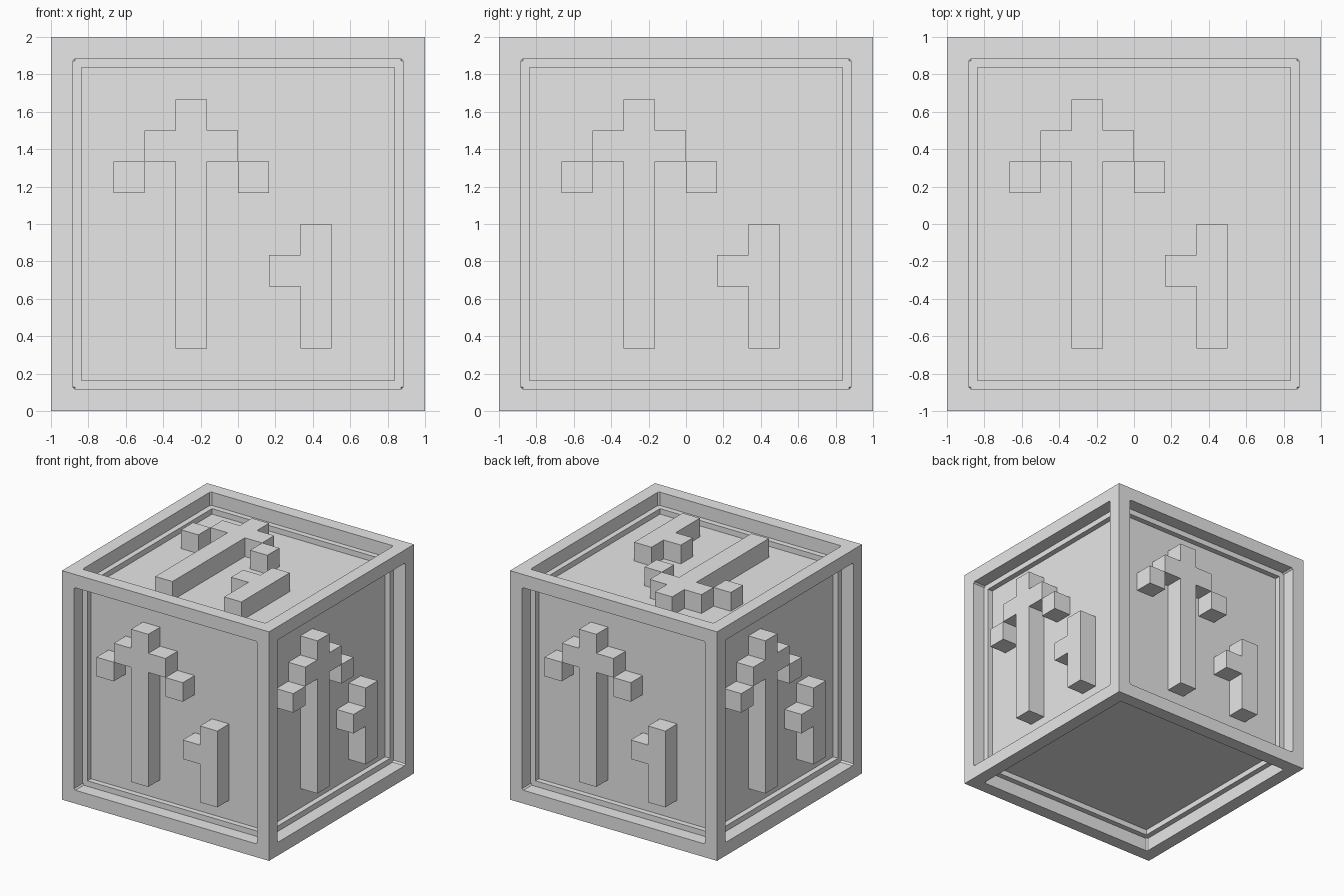
import bpy, bmesh
from math import pi
from mathutils import Matrix

if "Cube" in bpy.data.objects:
    bpy.data.objects.remove(bpy.data.objects["Cube"], do_unlink=True)

stone = bpy.data.materials.new("light_grey")
stone.use_nodes = True
GREY = (0.8, 0.8, 0.8, 1)
stone.diffuse_color = GREY
stone.node_tree.nodes["Principled BSDF"].inputs["Base Color"].default_value = GREY

S = 1 / 6           # one grid step of the carved pattern
FLOOR = 0.836       # distance of the sunken panels from the centre
LIFT = Matrix.Translation((0, 0, 1))


def add_object(name, bm):
    bmesh.ops.recalc_face_normals(bm, faces=bm.faces)
    mesh = bpy.data.meshes.new(name)
    bm.to_mesh(mesh)
    bm.free()
    mesh.materials.append(stone)
    obj = bpy.data.objects.new(name, mesh)
    bpy.context.collection.objects.link(obj)


def raised_shape(name, outline, turn):
    """Extrude an outline in grid steps from the panel out to the frame level."""
    bm = bmesh.new()
    face = bm.faces.new([bm.verts.new((u * S, v * S, FLOOR - 0.01)) for u, v in outline])
    new = bmesh.ops.extrude_face_region(bm, geom=[face])["geom"]
    for vert in new:
        if isinstance(vert, bmesh.types.BMVert):
            vert.co.z = 1
    bmesh.ops.delete(bm, geom=[f for f in bm.faces if f == face], context="FACES_ONLY")
    bm.transform(LIFT @ turn)
    add_object(name, bm)


def square(u, v):
    return [(u, v), (u + 1, v), (u + 1, v + 1), (u, v + 1)]


# Framed block: six sunken panels with slightly clipped corners
bm = bmesh.new()
bmesh.ops.create_cube(bm, size=2)
panels = list(bm.faces)
bmesh.ops.inset_individual(bm, faces=panels, thickness=0.164)
corners = {v for f in panels for v in f.verts}
bmesh.ops.bevel(bm, geom=list(corners), offset=0.012, segments=1, affect="VERTICES")
bm.normal_update()
for panel in [f for f in bm.faces if f.calc_center_median().length > 0.99
              and f.calc_center_median().length < 1.001]:
    normal = panel.normal.copy()
    moved = bmesh.ops.extrude_face_region(bm, geom=[panel])["geom"]
    bmesh.ops.translate(bm, vec=normal * (FLOOR - 1),
                        verts=[e for e in moved if isinstance(e, bmesh.types.BMVert)])
    if panel.is_valid:
        bmesh.ops.delete(bm, geom=[panel], context="FACES_ONLY")
bm.transform(LIFT)
add_object("framed_block", bm)

# Raised pattern on the top and the four sides
upright = Matrix.Rotation(pi / 2, 4, "X")
sides = {"top": Matrix.Identity(4)}
for i, side in enumerate(("front", "left", "back", "right")):
    sides[side] = Matrix.Rotation(i * pi / 2, 4, "Z") @ upright

cross = [(-2, -4), (-1, -4), (-1, 2), (0, 2), (0, 3), (-1, 3), (-1, 4),
         (-2, 4), (-2, 3), (-3, 3), (-3, 2), (-2, 2)]
post = [(2, -4), (3, -4), (3, 0), (2, 0), (2, -1), (1, -1), (1, -2), (2, -2)]
for side, turn in sides.items():
    raised_shape(side + "_cross", cross, turn)
    raised_shape(side + "_outer_block", square(-4, 1), turn)
    raised_shape(side + "_inner_block", square(0, 1), turn)
    raised_shape(side + "_notched_post", post, turn)
